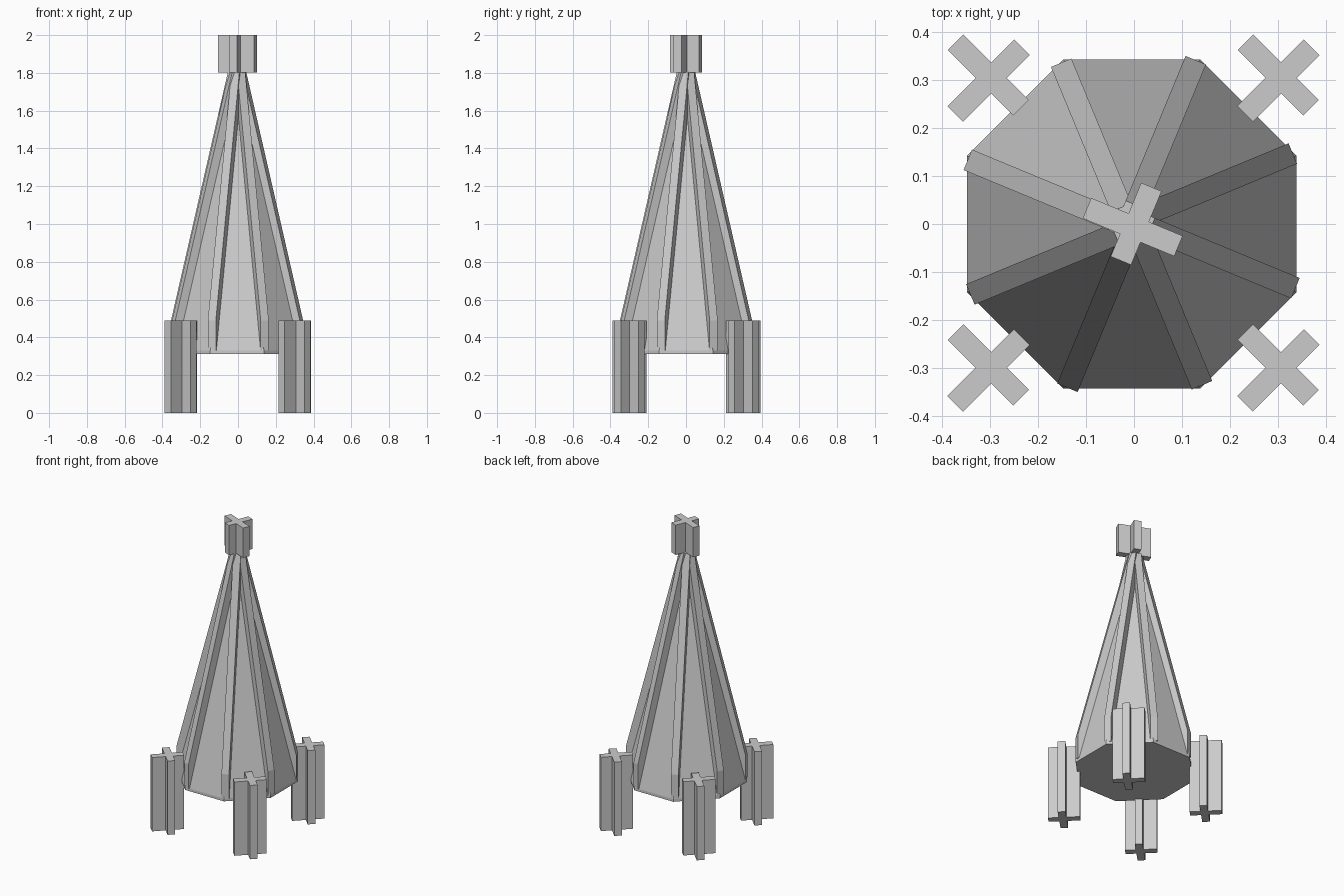
import bpy
import bmesh
from math import radians, cos, sin
from mathutils import Matrix, Vector

cube = bpy.data.objects.get("Cube")
if cube:
    bpy.data.objects.remove(cube, do_unlink=True)

grey = bpy.data.materials.new("plain grey")
grey.use_nodes = True
COLOUR = (0.6, 0.6, 0.6, 1)
grey.diffuse_color = COLOUR
grey.node_tree.nodes["Principled BSDF"].inputs["Base Color"].default_value = COLOUR

CENTRE_X = -0.005      # axis of the spire
BAR = 0.023            # half thickness of ribs and fins


def finish(name, bm):
    bmesh.ops.recalc_face_normals(bm, faces=bm.faces)
    mesh = bpy.data.meshes.new(name)
    bm.to_mesh(mesh)
    bm.free()
    mesh.materials.append(grey)
    obj = bpy.data.objects.new(name, mesh)
    bpy.context.collection.objects.link(obj)
    return obj


def prism(name, points, direction):
    """Extrude a flat outline along a direction."""
    bm = bmesh.new()
    face = bm.faces.new([bm.verts.new(p) for p in points])
    new = bmesh.ops.extrude_face_region(bm, geom=[face])["geom"]
    verts = [v for v in new if isinstance(v, bmesh.types.BMVert)]
    bmesh.ops.translate(bm, verts=verts, vec=direction)
    return finish(name, bm)


def cross_post(name, x, y, z0, z1, angle, arms):
    """Upright post with a cross section of four arms."""
    outline = []
    for k, length in enumerate(arms):
        turn = Matrix.Rotation(radians(angle + 90 * k), 3, 'Z')
        for p in ((length, -BAR), (length, BAR), (BAR, BAR)):
            outline.append(turn @ Vector((*p, 0)) + Vector((x, y, z0)))
    prism(name, outline, Vector((0, 0, z1 - z0)))


def octagon_solid(name, r0, r1, z0, z1):
    """Eight-sided cone or slab with flats facing the axes."""
    bm = bmesh.new()
    place = Matrix.Translation((CENTRE_X, 0, (z0 + z1) / 2))
    bmesh.ops.create_cone(bm, cap_ends=True, segments=8, radius1=r0, radius2=r1,
                          depth=z1 - z0,
                          matrix=place @ Matrix.Rotation(radians(22.5), 4, 'Z'))
    finish(name, bm)


# Spire body and its thin base slab
octagon_solid("spire_body", 0.371, 0.004, 0.33, 1.81)
octagon_solid("base_slab", 0.371, 0.371, 0.312, 0.33)

# Ribs over the eight corners, each set slightly to one side
RIB_PROFILE = ((0.366, 0.33), (0.366, 0.49), (0.04, 1.805), (0, 1.805), (0.33, 0.33))
for i in range(8):
    a = radians(22.5 + 45 * i)
    out = Vector((cos(a), sin(a), 0))
    side = Vector((-sin(a), cos(a), 0))
    start = Vector((CENTRE_X, 0, 0)) + side * (0.007 - BAR)
    prism(f"rib_{i + 1}", [start + out * r + Vector((0, 0, z)) for r, z in RIB_PROFILE],
          side * 2 * BAR)

# Four corner legs
for x, x_name in ((0.306, "left"), (-0.297, "right")):
    for y, y_name in ((0.304, "back"), (-0.299, "front")):
        cross_post(f"{y_name}_{x_name}_leg", x, y, 0, 0.488, 45,
                   (0.09, 0.105, 0.106, 0.088))

# Cross-shaped cap on the tip
cross_post("top_cap", 0.001, -0.008, 1.803, 2, 67.5, (0.092, 0.107, 0.074, 0.099))
